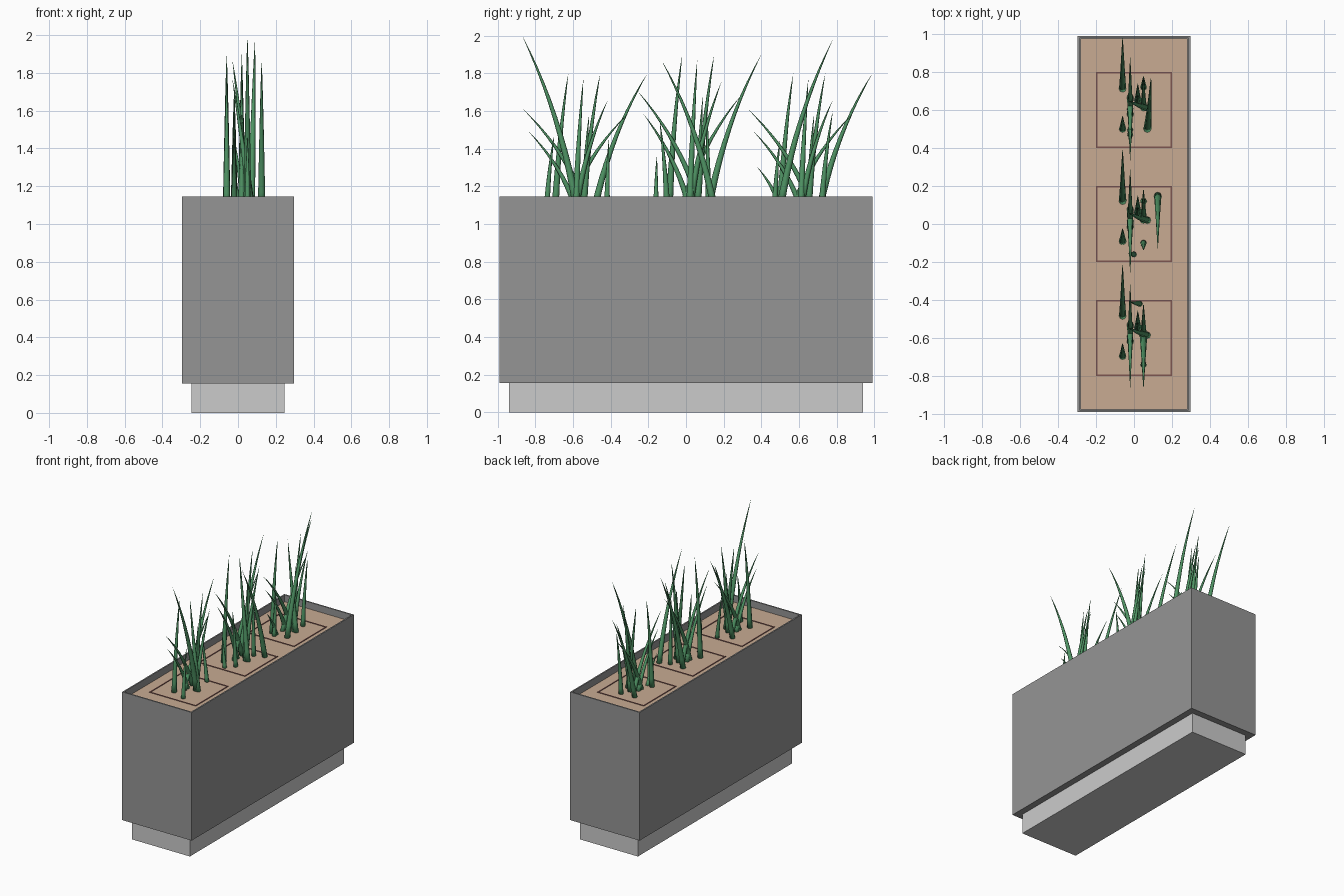
import bpy, bmesh
from mathutils import Vector

if "Cube" in bpy.data.objects:
    bpy.data.objects.remove(bpy.data.objects["Cube"])


def material(name, rgb):
    m = bpy.data.materials.new(name)
    m.diffuse_color = (*rgb, 1)
    m.use_nodes = True
    m.node_tree.nodes["Principled BSDF"].inputs["Base Color"].default_value = m.diffuse_color
    return m


SOIL = material("soil", (0.58, 0.41, 0.29))
TRIM = material("trim", (0.20, 0.09, 0.08))
GREEN = material("grass", (0.08, 0.30, 0.13))
DARK = material("dark_grey", (0.30, 0.30, 0.30))


def finish(bm, name, mat=None):
    bmesh.ops.recalc_face_normals(bm, faces=bm.faces)
    me = bpy.data.meshes.new(name)
    bm.to_mesh(me)
    bm.free()
    ob = bpy.data.objects.new(name, me)
    bpy.context.collection.objects.link(ob)
    if mat:
        me.materials.append(mat)
    return ob


def box(hx, hy, z0, z1, cy=0):
    bm = bmesh.new()
    bmesh.ops.create_cube(bm, size=1)
    for v in bm.verts:
        v.co = (v.co.x * 2 * hx, cy + v.co.y * 2 * hy, z0 + (v.co.z + 0.5) * (z1 - z0))
    return bm


RIM, SOIL_Z = 1.145, 1.095

# Recessed plinth
finish(box(0.247, 0.94, 0, 0.16), "plinth")

# Planter box, hollowed from the top
bm = box(0.297, 0.99, 0.155, RIM)
top = max(bm.faces, key=lambda f: f.calc_center_median().z)
bmesh.ops.inset_region(bm, faces=[top], thickness=0.015)
ext = bmesh.ops.extrude_discrete_faces(bm, faces=[top])
bmesh.ops.translate(bm, verts=ext["faces"][0].verts, vec=(0, 0, -0.15))
finish(bm, "planter_box", DARK)

# Soil filling
finish(box(0.282, 0.975, RIM - 0.15, SOIL_Z), "soil", SOIL)

# Thin square frames on the soil
for i, cy in enumerate((-0.6, 0, 0.6)):
    bm = box(0.2, 0.2, SOIL_Z - 0.01, SOIL_Z + 0.004, cy)
    caps = [f for f in bm.faces if abs(f.normal.z) > 0.9]
    bmesh.ops.inset_individual(bm, faces=caps, thickness=0.012)
    bmesh.ops.bridge_loops(bm, edges=[e for f in caps for e in f.edges])
    bmesh.ops.delete(bm, geom=caps, context="FACES_ONLY")
    finish(bm, f"soil_frame_{i + 1}", TRIM)

# Grass blades: (base x, tip x, base y, tip y, tip z)
CLUMP = [
    (-.06, -.06, -.09, -.02, 1.90), (-.06, -.06, .12, .40, 1.90),
    (-.02, -.02, .08, -.26, 1.71), (-.02, -.02, .02, -.23, 1.59),
    (.05, .05, .02, .19, 1.76), (-.02, -.02, -.02, .29, 1.68),
    (.02, .02, .06, .15, 1.90), (.07, -.03, .02, .06, 1.87),
    (.02, .02, .06, .09, 1.68),
]
EXTRAS = [
    [(.05, .05, -.58, -.87, 2.0), (.05, .05, -.74, -.70, 1.47),
     (.03, -.02, -.42, -.41, 1.45)],
    [(.125, .125, .15, -.13, 1.87), (.05, .05, -.10, -.14, 1.55),
     (.0, -.03, -.16, -.155, 1.36), (.05, .05, .12, .11, 1.60)],
    [(.07, .09, .50, .78, 1.98), (-.02, -.02, .50, .38, 1.30),
     (-.02, -.02, .47, .50, 1.45), (.05, .05, .72, .78, 1.60)],
]
SIDES, STEPS = 8, 10


def add_blade(bm, x0, x1, y0, y1, z1):
    # Tapered tube along a quadratic arc that leans over towards the tip
    a, c = Vector((x0, y0, SOIL_Z - 0.01)), Vector((x1, y1, z1))
    b = Vector((x0 + (x1 - x0) * 0.5, y0 + (y1 - y0) * 0.3, a.z + (z1 - a.z) * 0.55))
    r = 0.013 + 0.008 * (z1 - 1.1) / 0.9
    rings = []
    for s in range(STEPS):
        t = s / STEPS
        p = a * (1 - t) ** 2 + b * 2 * t * (1 - t) + c * t * t
        d = (b - a) * (1 - t) + (c - b) * t
        q = Vector((0, 0, 1)).rotation_difference(d)
        ring = []
        for k in range(SIDES):
            from_axis = Vector((r * (1 - t) ** 0.8, 0, 0))
            from_axis.rotate(Vector((0, 1, 0)).rotation_difference(Vector((0, 1, 0))))
            from_axis = Vector((from_axis.x * COS[k], from_axis.x * SIN[k], 0))
            ring.append(bm.verts.new(p + q @ from_axis))
        rings.append(ring)
    tip = bm.verts.new(c)
    for k in range(SIDES):
        n = (k + 1) % SIDES
        for lo, hi in zip(rings, rings[1:]):
            bm.faces.new((lo[k], lo[n], hi[n], hi[k]))
        bm.faces.new((rings[-1][k], rings[-1][n], tip))
    bm.faces.new(rings[0][::-1])


import math
COS = [math.cos(math.tau * k / SIDES) for k in range(SIDES)]
SIN = [math.sin(math.tau * k / SIDES) for k in range(SIDES)]

for i, (dy, dz) in enumerate(((-0.605, -0.1), (0, 0), (0.59, -0.1))):
    bm = bmesh.new()
    for x0, x1, y0, y1, z in CLUMP:
        add_blade(bm, x0, x1, y0 + dy, y1 + dy, z + dz)
    for blade in EXTRAS[i]:
        add_blade(bm, *blade)
    ob = finish(bm, f"grass_clump_{i + 1}", GREEN)
    for p in ob.data.polygons:
        p.use_smooth = True
